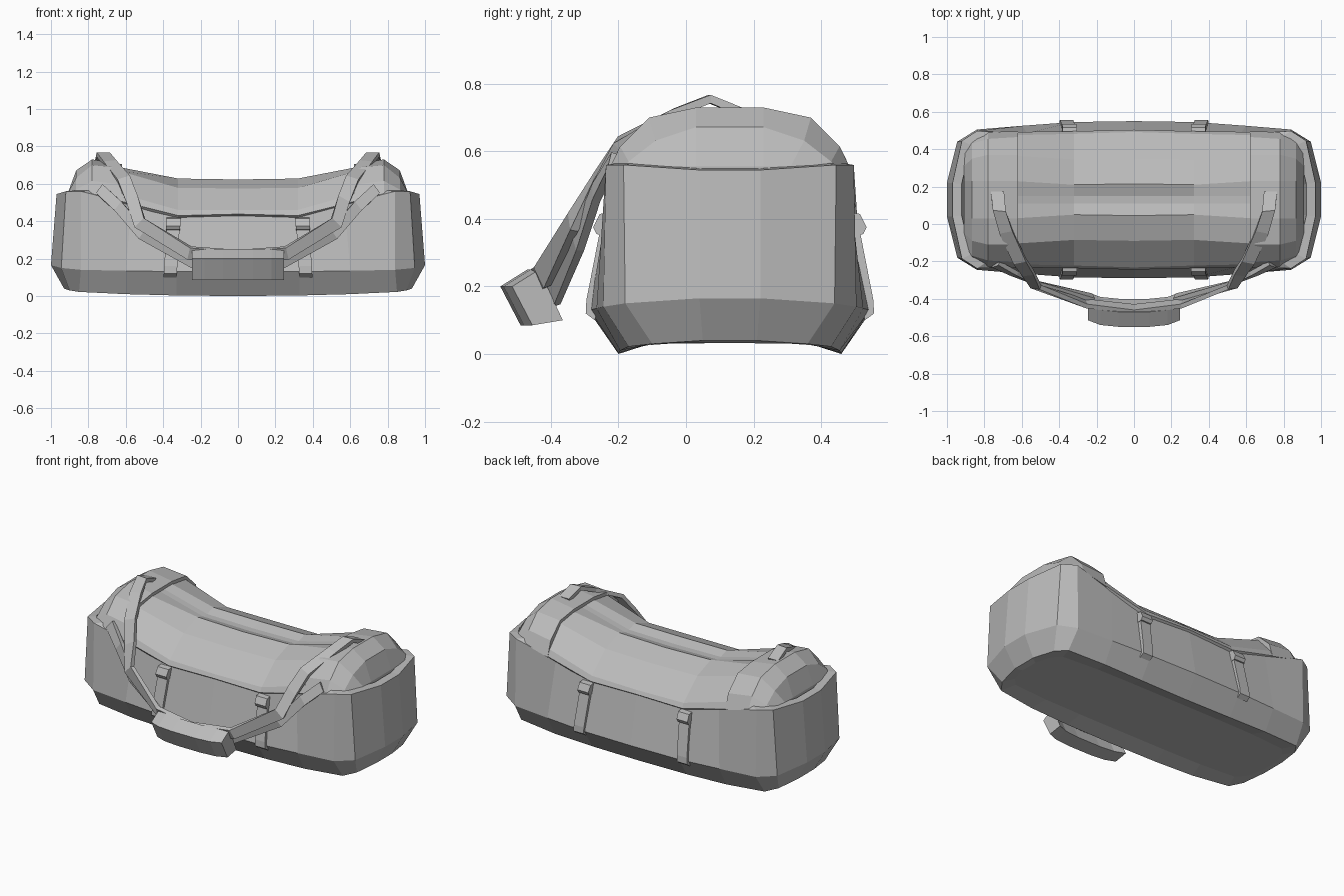
import bpy, bmesh
from mathutils import Vector

cube = bpy.data.objects.get("Cube")
if cube:
    bpy.data.objects.remove(cube)

MID = 0.13  # depth of the bag's centre line

fabric = bpy.data.materials.new("grey_fabric")
fabric.use_nodes = True
fabric.diffuse_color = (0.5, 0.5, 0.5, 1)
fabric.node_tree.nodes["Principled BSDF"].inputs["Base Color"].default_value = (0.5, 0.5, 0.5, 1)


def loft(name, rings):
    """Skin a row of closed rings and cap both ends."""
    bm = bmesh.new()
    rows = [[bm.verts.new(p) for p in ring] for ring in rings]
    n = len(rows[0])
    for a, b in zip(rows, rows[1:]):
        for i in range(n):
            j = (i + 1) % n
            bm.faces.new((a[i], a[j], b[j], b[i]))
    bm.faces.new(rows[0])
    bm.faces.new(rows[-1])
    bmesh.ops.recalc_face_normals(bm, faces=bm.faces)
    mesh = bpy.data.meshes.new(name)
    bm.to_mesh(mesh)
    bm.free()
    mesh.materials.append(fabric)
    obj = bpy.data.objects.new(name, mesh)
    bpy.context.collection.objects.link(obj)
    return obj


def plan_ring(quarter):
    """Mirror a quarter outline (x, half depth, z) into a closed ring."""
    front = [(-x, -d, z) for x, d, z in reversed(quarter)] + [(x, -d, z) for x, d, z in quarter[1:]]
    back = [(x, -d, z) for x, d, z in reversed(front)]
    return [(x, MID + d, z) for x, d, z in front + back]


def section(x, half):
    """Mirror a half profile (half depth, z) into an arch at x."""
    return [(x, MID - d, z) for d, z in half] + [(x, MID + d, z) for d, z in reversed(half)]


def ribbon(name, path, width, thick):
    """Sweep a flat strap along (point, width direction) pairs."""
    pts = [Vector(p) for p, _ in path]
    rings = []
    for i, (_, w) in enumerate(path):
        tangent = pts[min(i + 1, len(pts) - 1)] - pts[max(i - 1, 0)]
        side = Vector(w).normalized()
        out = tangent.cross(side).normalized() * thick / 2
        side = side * width / 2
        rings.append([pts[i] + side + out, pts[i] + side - out,
                      pts[i] - side - out, pts[i] - side + out])
    return loft(name, rings)


def flip(path):
    return [((-p[0], p[1], p[2]), (-w[0], w[1], w[2])) for p, w in path]


# Lower body: hollow sole, widest line, rim, lip and a hidden floor under the cover
sole = [(0, .33, 0), (.33, .33, .003), (.6, .325, .01), (.85, .30, .022), (.9, .23, .03), (.93, .08, .04)]
keel = [(x * .96, d * .7, .032) for x, d, z in sole]
wide = [(0, .42, .13), (.33, .415, .13), (.6, .395, .135), (.84, .375, .14), (.945, .31, .15), (1, .09, .165)]
rim = [(0, .36, .44), (.33, .35, .43), (.57, .355, .49), (.84, .367, .56), (.92, .315, .56), (.97, .09, .545)]
lip = [(x * .95, d * .93, z + .004) for x, d, z in rim]
floor = [(x * .93, d * .9, .4) for x, d, z in rim]
loft("lower_body", [plan_ring(r) for r in (keel, sole, wide, rim, lip, floor)])

# Sagging top cover between the end caps
cover = [
    (0, [(.35, .42), (.374, .438), (.362, .46), (.22, .575), (.085, .623), (.02, .603)]),
    (.32, [(.34, .41), (.366, .43), (.352, .46), (.215, .578), (.08, .628), (.02, .608)]),
    (.64, [(.34, .48), (.362, .51), (.345, .55), (.235, .67), (.1, .69), (.02, .69)]),
]
loft("top_cover", [section(-x, h) for x, h in reversed(cover)] + [section(x, h) for x, h in cover[1:]])

# Domed end caps
cap = [
    (.62, [(.365, .50), (.335, .595), (.24, .685), (.1, .705)]),
    (.78, [(.362, .54), (.325, .615), (.24, .70), (.1, .73)]),
    (.865, [(.325, .54), (.30, .57), (.22, .632), (.1, .672)]),
    (.908, [(.29, .53), (.25, .55), (.18, .555), (.1, .555)]),
]
# Shoulder straps: one from the dome top, one from the front rim
upper = [((.73, .17, .715), (1, 0, 0)), ((.72, .07, .755), (1, .1, 0)),
         ((.685, -.04, .712), (1, -.2, -.1)), ((.61, -.2, .625), (.95, -.2, -.3)),
         ((.565, -.265, .515), (.85, -.1, -.5)), ((.525, -.335, .39), (.7, .1, -.7)),
         ((.26, -.425, .23), (.2, .4, -.85)), ((0, -.455, .21), (0, .45, -.9))]
lower = [((.74, -.215, .57), (.6, -.2, -.8)), ((.64, -.265, .48), (.6, 0, -.8)),
         ((.51, -.32, .33), (.55, .2, -.75)), ((.22, -.395, .17), (.2, .4, -.85))]
for side, s in (("left", 1), ("right", -1)):
    loft(side + "_end_cap", [section(s * x, h) for x, h in cap])
    ribbon(side + "_upper_strap", upper if s > 0 else flip(upper), .07, .025)
    ribbon(side + "_lower_strap", lower if s > 0 else flip(lower), .06, .025)

# Curved shoulder pad
pad = [(-.55, .20), (-.47, .25), (-.40, .10), (-.49, .085)]
loft("shoulder_pad", [[(s * x, y + dy, z) for y, z in pad]
                      for s, x, dy in ((-1, .245, .035), (-1, .18, .01), (-1, .08, 0),
                                       (1, .08, 0), (1, .18, .01), (1, .245, .035))])

# Closing straps and buckles, front and back
strip = [(.40, .10), (.427, .12), (.425, .16), (.378, .40), (.35, .40), (.39, .14)]
buckle = [(.35, .42), (.385, .415), (.405, .375), (.395, .355), (.36, .35)]
for face, f in (("front", -1), ("back", 1)):
    for side, s in (("left", 1), ("right", -1)):
        for part, profile, hw in (("closing_strap", strip, .035), ("buckle", buckle, .038)):
            loft(f"{face}_{side}_{part}",
                 [[(s * (.345 + (.4 - z) * .06) + e, MID + f * d, z) for d, z in profile] for e in (-hw, hw)])
